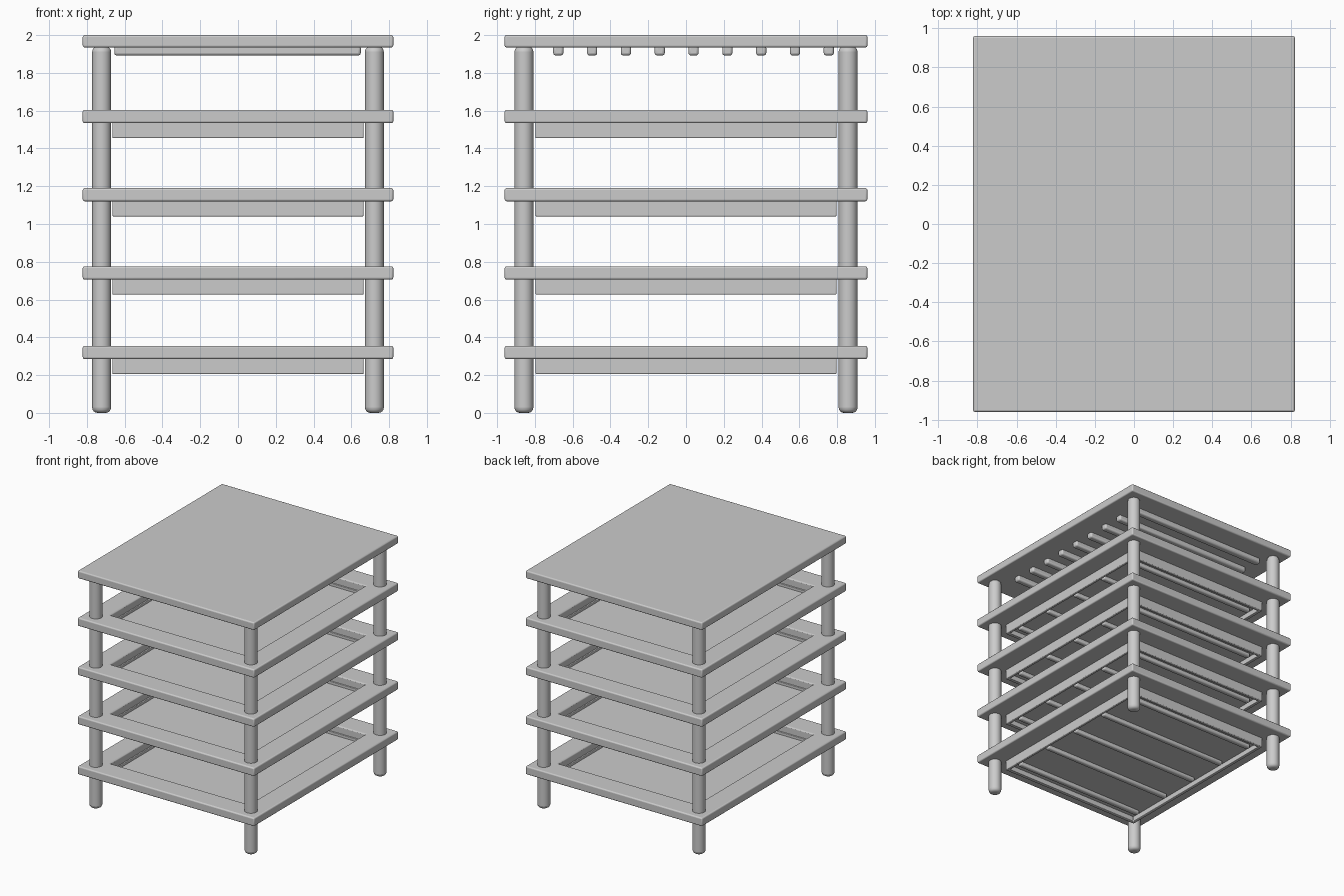
import bpy, bmesh, math

if "Cube" in bpy.data.objects:
    bpy.data.objects.remove(bpy.data.objects["Cube"])

def finish(name, bm, bevel, segs=3):
    bmesh.ops.recalc_face_normals(bm, faces=bm.faces[:])
    me = bpy.data.meshes.new(name)
    bm.to_mesh(me)
    bm.free()
    ob = bpy.data.objects.new(name, me)
    bpy.context.collection.objects.link(ob)
    mod = ob.modifiers.new("Bevel", 'BEVEL')
    mod.width, mod.segments, mod.limit_method = bevel, segs, 'ANGLE'
    bpy.ops.object.select_all(action='DESELECT')
    ob.select_set(True)
    bpy.context.view_layer.objects.active = ob
    bpy.ops.object.shade_smooth_by_angle(angle=math.radians(35))
    return ob

def box(name, x0, x1, y0, y1, z0, z1, bevel, segs=3):
    bm = bmesh.new()
    bmesh.ops.create_cube(bm, size=1)
    for v in bm.verts:
        v.co = (x1 if v.co.x > 0 else x0, y1 if v.co.y > 0 else y0, z1 if v.co.z > 0 else z0)
    return finish(name, bm, bevel, segs)

def frame(name, outer, inner, z0, z1, bevel):
    # rectangular ring with an open middle
    bm = bmesh.new()
    signs = [(-1, -1), (1, -1), (1, 1), (-1, 1)]
    loops = [[bm.verts.new((sx * h[0], sy * h[1], z)) for sx, sy in signs]
             for h, z in ((outer, z0), (outer, z1), (inner, z1), (inner, z0))]
    for k in range(4):
        a, b = loops[k], loops[(k + 1) % 4]
        for i in range(4):
            j = (i + 1) % 4
            bm.faces.new((a[i], a[j], b[j], b[i]))
    return finish(name, bm, bevel)

# Top board with cross ribs underneath
box("top_board", -0.822, 0.822, -0.96, 0.96, 1.935, 2.0, 0.01)
for i in range(9):
    y = 0.04 + (i - 4) * 0.179
    box(f"top_rib_{i}", -0.655, 0.65, y - 0.027, y + 0.027, 1.892, 1.945, 0.014)

# Four round legs with softened feet
for sx in (-1, 1):
    for sy in (-1, 1):
        bm = bmesh.new()
        bmesh.ops.create_cone(bm, cap_ends=True, segments=32, radius1=0.05, radius2=0.05, depth=1.94)
        bmesh.ops.translate(bm, verts=bm.verts[:], vec=(sx * 0.722, sy * 0.858, 0.97))
        leg = finish(f"leg_{'left' if sx < 0 else 'right'}_{'front' if sy < 0 else 'back'}", bm, 0.028, 4)
        leg.modifiers["Bevel"].angle_limit = math.radians(60)

# Four trays: wide rim, recessed skirt, floor and ribs under the floor
for n, z in enumerate((0.355, 0.776, 1.19, 1.604)):
    frame(f"tray_rim_{n}", (0.822, 0.96), (0.645, 0.775), z - 0.07, z, 0.01)
    frame(f"tray_skirt_{n}", (0.665, 0.797), (0.64, 0.77), z - 0.15, z - 0.06, 0.006)
    box(f"tray_floor_{n}", -0.65, 0.65, -0.78, 0.78, z - 0.105, z - 0.085, 0.002, 1)
    for i in range(5):
        y = (i - 2) * 0.3425
        box(f"tray_{n}_rib_{i}", -0.615, 0.615, y - 0.022, y + 0.022, z - 0.138, z - 0.1, 0.014)
